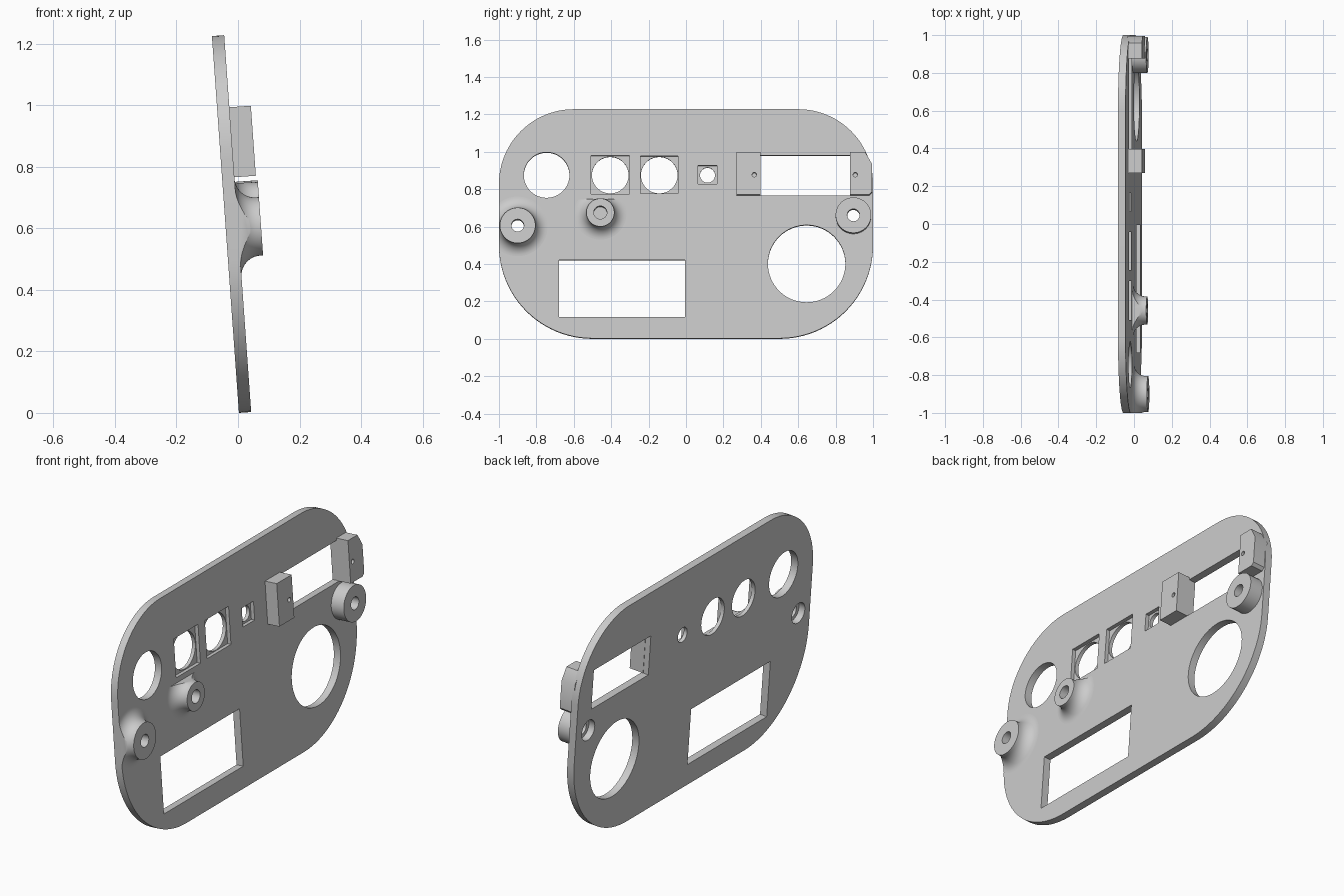
import bpy, bmesh
from math import sin, cos, pi, radians
from mathutils import Matrix, Vector

if "Cube" in bpy.data.objects:
    bpy.data.objects.remove(bpy.data.objects["Cube"])

grey = bpy.data.materials.new("light_grey")
grey.use_nodes = True
colour = (0.6, 0.6, 0.6, 1)
grey.diffuse_color = colour
grey.node_tree.nodes["Principled BSDF"].inputs["Base Color"].default_value = colour

# Panel frame: u along y, v up the leaning panel, w out of its face
TILT = radians(4.1)
up = Vector((-sin(TILT), 0, cos(TILT)))
out = Vector((cos(TILT), 0, sin(TILT)))
FRAME = Matrix((Vector((0, 1, 0)), up, out)).transposed().to_4x4()
FRAME.translation = (0.003, 0, 0)
THICK = 0.04
TOP = 0.115


def finish(name, bm):
    bmesh.ops.recalc_face_normals(bm, faces=bm.faces[:])
    bm.transform(FRAME)
    mesh = bpy.data.meshes.new(name)
    bm.to_mesh(mesh)
    bm.free()
    mesh.materials.append(grey)
    ob = bpy.data.objects.new(name, mesh)
    bpy.context.collection.objects.link(ob)
    return ob


def prism(name, outline, w0, w1):
    bm = bmesh.new()
    face = bm.faces.new([bm.verts.new((u, v, w0)) for u, v in outline])
    ext = bmesh.ops.extrude_face_region(bm, geom=[face])["geom"]
    verts = [g for g in ext if isinstance(g, bmesh.types.BMVert)]
    bmesh.ops.translate(bm, verts=verts, vec=(0, 0, w1 - w0))
    return finish(name, bm)


def arc(u, v, r, start, sweep, n):
    return [(u + r * cos(start + sweep * i / n), v + r * sin(start + sweep * i / n))
            for i in range(n + 1)]


def circle(u, v, r, n=64):
    return arc(u, v, r, 0, 2 * pi, n)[:-1]


def box(u0, u1, v0, v1):
    return [(u0, v0), (u1, v0), (u1, v1), (u0, v1)]


def cut(ob, outline, w0=-0.05, w1=0.2):
    """Subtract a prism and bake the result into the mesh."""
    cutter = prism("cutter", outline, w0, w1)
    cutter.hide_render = True
    mod = ob.modifiers.new("cut", "BOOLEAN")
    mod.operation = "DIFFERENCE"
    mod.solver = "EXACT"
    mod.object = cutter
    deps = bpy.context.evaluated_depsgraph_get()
    mesh = bpy.data.meshes.new_from_object(ob.evaluated_get(deps))
    ob.modifiers.clear()
    ob.data = mesh
    bpy.data.objects.remove(cutter)


def boss(name, u, v, r, bore, flare=0, blind=False, clip=None):
    """Lathed standoff, optionally with a concave fillet at its foot."""
    foot = THICK - 0.005
    profile = [(0 if blind else bore, foot), (r + flare, foot)]
    if flare:
        for i in range(13):
            t = pi / 2 * i / 12
            profile.append((r + flare * (1 - sin(t)), THICK + flare * (1 - cos(t))))
    else:
        profile.append((r, THICK))
    profile += [(r, TOP), (bore, TOP)]
    if blind:
        profile += [(bore, THICK + 0.01), (0, THICK + 0.01)]
    bm = bmesh.new()
    n = 64
    rings = [[bm.verts.new((u + p * cos(2 * pi * k / n), v + p * sin(2 * pi * k / n), w))
              for k in range(n)] for p, w in profile]
    pairs = list(zip(rings, rings[1:]))
    if not blind:
        pairs.append((rings[-1], rings[0]))
    for a, b in pairs:
        for k in range(n):
            j = (k + 1) % n
            bm.faces.new((a[k], a[j], b[j], b[k]))
    bmesh.ops.remove_doubles(bm, verts=bm.verts[:], dist=1e-5)
    if clip:
        point, normal = clip
        bmesh.ops.bisect_plane(bm, geom=bm.verts[:] + bm.edges[:] + bm.faces[:],
                               plane_co=point, plane_no=normal, clear_outer=True)
        bmesh.ops.holes_fill(bm, edges=[e for e in bm.edges if e.is_boundary], sides=0)
    return finish(name, bm)


# Panel with rounded corners
HEIGHT = 1.228
outline = []
for i, (u, v, r) in enumerate([(0.6, HEIGHT - 0.4, 0.4), (-0.6, HEIGHT - 0.4, 0.4),
                               (-0.5, 0.5, 0.5), (0.5, 0.5, 0.5)]):
    outline += arc(u, v, r, i * pi / 2, pi / 2, 24)
panel = prism("panel", outline, 0, THICK)

# Openings through the panel
LEFT_BOSS, RIGHT_BOSS = (-0.9, 0.6), (0.895, 0.655)
for hole in [box(-0.68, -0.005, 0.115, 0.42), box(0.395, 0.88, 0.765, 0.98),
             circle(0.645, 0.4, 0.207), circle(-0.745, 0.875, 0.122),
             circle(*LEFT_BOSS, 0.055), circle(*RIGHT_BOSS, 0.055)]:
    cut(panel, hole)

# Round holes inside shallow square recesses
for u, half, r in [(-0.405, 0.103, 0.098), (-0.143, 0.101, 0.098), (0.115, 0.05, 0.04)]:
    cut(panel, box(u - half, u + half, 0.876 - half, 0.876 + half), THICK / 2)
    cut(panel, circle(u, 0.876, r))

# Mounting blocks beside the upper opening, each with a pilot hole
inner = prism("inner_mounting_block", box(0.27, 0.397, 0.765, 0.993), 0.03, 0.11)
outer = prism("outer_mounting_block",
              [(0.877, 0.765), (0.98, 0.765), (0.994, 0.78), (0.994, 0.93),
               (0.958, 0.993), (0.877, 0.993)], 0.03, 0.11)
for block, u in [(inner, 0.365), (outer, 0.905)]:
    cut(block, circle(u, 0.872, 0.012, 24), 0.06)

# Screw standoffs
left = boss("left_standoff", *LEFT_BOSS, 0.095, 0.033, 0.065,
            clip=((-1, 0, 0), (-1, 0, 0)))
middle = boss("middle_standoff", -0.458, 0.669, 0.075, 0.035, 0.065, True,
              clip=((0, 0.745, 0), (0, 1, 0)))
right = boss("right_standoff", *RIGHT_BOSS, 0.095, 0.033)

# Smooth curved walls, keep edges crisp
for ob in (panel, inner, outer, left, middle, right):
    bpy.ops.object.select_all(action="DESELECT")
    ob.select_set(True)
    bpy.context.view_layer.objects.active = ob
    bpy.ops.object.shade_smooth_by_angle(angle=radians(30))
